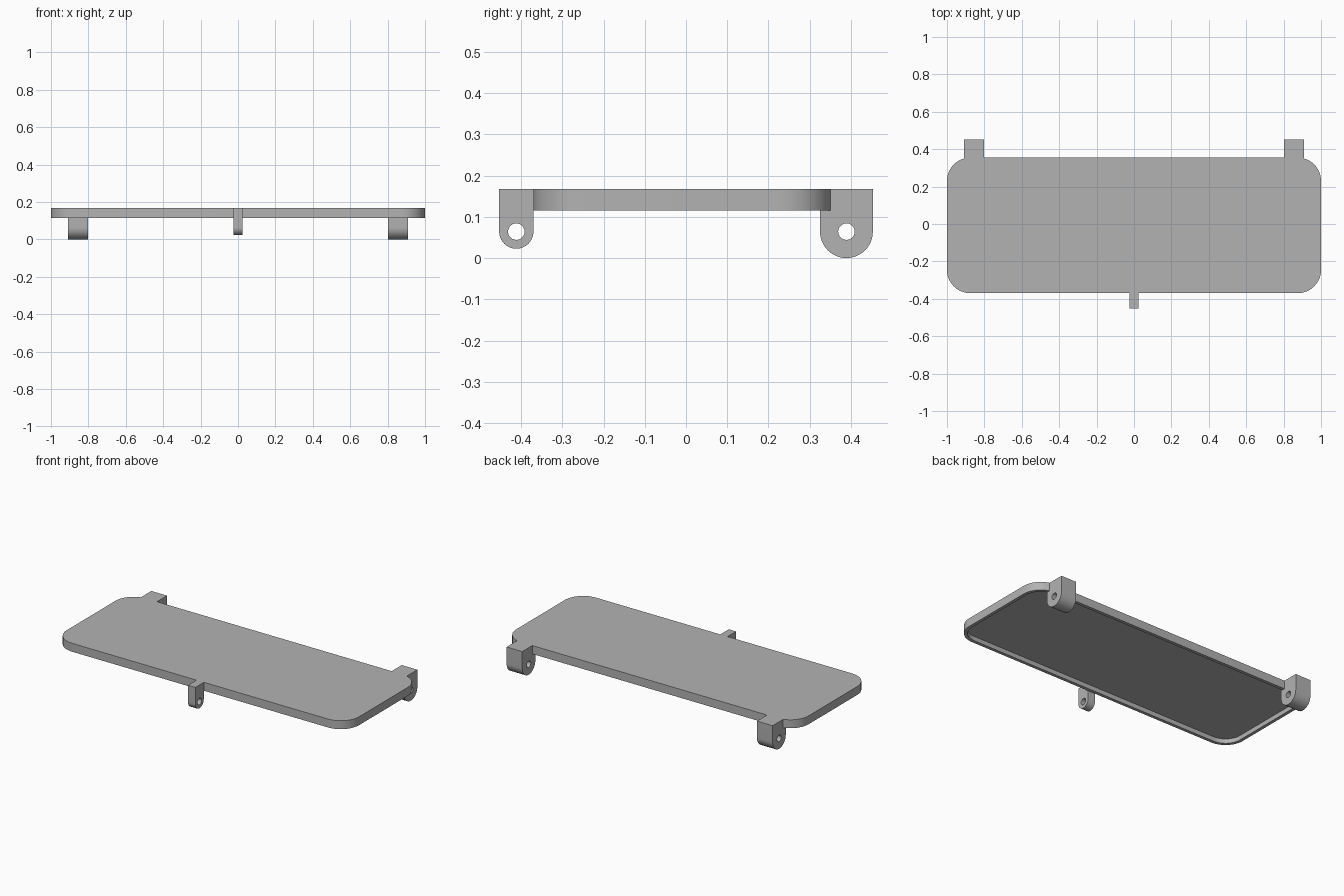
import bpy
import bmesh
from math import sin, cos, pi
from mathutils import Matrix

cube = bpy.data.objects.get("Cube")
if cube:
    bpy.data.objects.remove(cube, do_unlink=True)

TOP, UNDER = 0.167, 0.115        # plate top and rim bottom
FRONT, BACK = -0.37, 0.355       # plate edges
AXLE = 0.064                     # height of the pivot holes
HOLE = 0.02

grey = bpy.data.materials.new("plain grey")
grey.use_nodes = True
grey.diffuse_color = (0.45, 0.45, 0.45, 1)
grey.node_tree.nodes["Principled BSDF"].inputs["Base Color"].default_value = grey.diffuse_color


def arc(cx, cy, r, start, end, steps):
    return [(cx + r * cos(start + (end - start) * i / steps),
             cy + r * sin(start + (end - start) * i / steps)) for i in range(steps + 1)]


def prism(name, points, offset):
    """Extrude a closed outline of 3D points along an offset."""
    bm = bmesh.new()
    face = bm.faces.new([bm.verts.new(p) for p in points])
    new = bmesh.ops.extrude_face_region(bm, geom=[face])["geom"]
    bmesh.ops.translate(bm, vec=offset, verts=[v for v in new if isinstance(v, bmesh.types.BMVert)])
    bmesh.ops.recalc_face_normals(bm, faces=bm.faces)
    mesh = bpy.data.meshes.new(name)
    bm.to_mesh(mesh)
    bm.free()
    mesh.materials.append(grey)
    obj = bpy.data.objects.new(name, mesh)
    bpy.context.collection.objects.link(obj)
    return obj


def rounded_slab(name, inset, radius, z0, z1):
    x, y0, y1 = 1 - inset - radius, FRONT + inset + radius, BACK - inset - radius
    centres = [(x, y1), (-x, y1), (-x, y0), (x, y0)]
    outline = [p for i, (cx, cy) in enumerate(centres)
               for p in arc(cx, cy, radius, i * pi / 2, (i + 1) * pi / 2, 12)]
    return prism(name, [(px, py, z0) for px, py in outline], (0, 0, z1 - z0))


def lug(name, x0, x1, y, r, root=()):
    """Hanging bracket: flat top, round bottom, optional root into the plate."""
    outline = [(y - r, TOP)] + arc(y, AXLE, r, pi, 2 * pi, 24) + (list(root) or [(y + r, TOP)])
    return prism(name, [(x0, py, pz) for py, pz in outline], (x1 - x0, 0, 0))


def combine(target, other, operation):
    mod = target.modifiers.new(operation.lower(), "BOOLEAN")
    mod.operation, mod.solver, mod.object = operation, "EXACT", other
    bpy.context.view_layer.objects.active = target
    bpy.ops.object.modifier_apply(modifier=mod.name)
    bpy.data.objects.remove(other, do_unlink=True)


# Shallow tray, open underneath
plate = rounded_slab("hinged_plate", 0, 0.125, UNDER, TOP)
combine(plate, rounded_slab("recess", 0.02, 0.105, UNDER - 0.1, UNDER + 0.028), "DIFFERENCE")

# Two hinge lugs at the back and a latch lug at the front
for side, x0 in (("left", 0.803), ("right", -0.91)):
    combine(plate, lug(side + "_hinge_lug", x0, x0 + 0.107, 0.389, AXLE), "UNION")
root = [(FRONT, 0.12), (FRONT + 0.01, 0.12), (FRONT + 0.01, TOP)]
combine(plate, lug("latch_lug", -0.025, 0.025, -0.4115, 0.0415, root), "UNION")

# Pivot holes through the lugs
for y in (0.389, -0.4115):
    ring = arc(y, AXLE, HOLE, 0, 2 * pi, 24)[:-1]
    combine(plate, prism("hole", [(-1.1, py, pz) for py, pz in ring], (2.2, 0, 0)), "DIFFERENCE")

# Smooth the round walls, keep edges sharp
bpy.ops.object.select_all(action="DESELECT")
plate.select_set(True)
bpy.context.view_layer.objects.active = plate
bpy.ops.object.shade_smooth_by_angle(angle=pi / 6)
